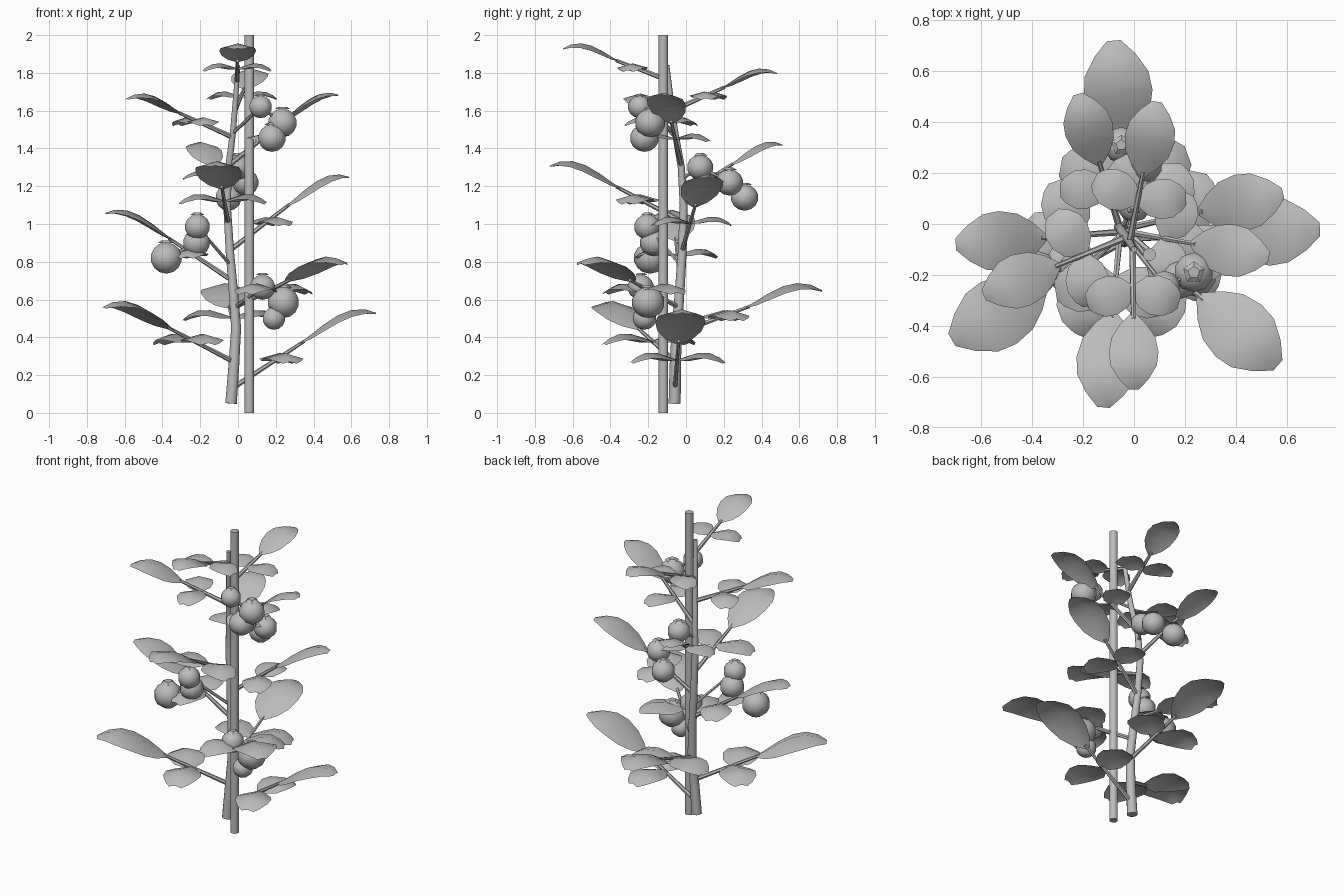
import bpy, bmesh, math
from mathutils import Vector

if "Cube" in bpy.data.objects:
    bpy.data.objects.remove(bpy.data.objects["Cube"])

grey = bpy.data.materials.new("plain grey")
grey.diffuse_color = (0.5, 0.5, 0.5, 1)
grey.use_nodes = True
grey.node_tree.nodes["Principled BSDF"].inputs["Base Color"].default_value = grey.diffuse_color
Z = Vector((0, 0, 1))


def finish(bm, name, angle=40, solid=True):
    if solid:
        bmesh.ops.recalc_face_normals(bm, faces=bm.faces)
    me = bpy.data.meshes.new(name)
    bm.to_mesh(me)
    bm.free()
    me.materials.append(grey)
    me.shade_smooth()
    me.set_sharp_from_angle(angle=math.radians(angle))
    ob = bpy.data.objects.new(name, me)
    bpy.context.collection.objects.link(ob)
    return ob


def tube(bm, pts, radii, sides):
    """Capped tube through a list of points."""
    rings = []
    for i, p in enumerate(pts):
        d = (pts[min(i + 1, len(pts) - 1)] - pts[max(i - 1, 0)]).normalized()
        a = d.cross(Vector((0.31, 0.95, 0.05))).normalized()
        b = d.cross(a)
        rings.append([bm.verts.new(p + radii[i] * (a * math.cos(k * math.tau / sides) + b * math.sin(k * math.tau / sides)))
                      for k in range(sides)])
    for r, q in zip(rings, rings[1:]):
        for k in range(sides):
            bm.faces.new((r[k], r[k - 1], q[k - 1], q[k]))
    bm.faces.new(rings[0])
    bm.faces.new(rings[-1][::-1])


END_LEAF = [(0, .12), (.14, .55), (.3, .87), (.5, 1), (.68, .93), (.86, .6), (1, .2)]
SIDE_LEAF = [(0, .25), (.2, .78), (.45, 1), (.7, .95), (.9, .65), (1, .35)]


def leaf(bm, outline, base, tip, width, arch):
    """Arched blade with drooping edges, running from base to tip."""
    d = tip - base
    side = Vector((-d.y, d.x, 0)).normalized()
    rows = []
    for t, w in outline:
        u = t ** 1.3
        mid = base + d * t + Z * arch * 4 * u * (1 - u)
        hw = w * width / 2
        rows.append([bm.verts.new(mid + side * hw * s - Z * hw * 0.28 * abs(s)) for s in (-1, 0, 1)])
    for r, q in zip(rows, rows[1:]):
        for k in (0, 1):
            bm.faces.new((r[k], q[k], q[k + 1], r[k + 1]))


# support stake
bm = bmesh.new()
tube(bm, [Vector((.06, -.12, 0)), Vector((.06, -.12, 2))], [.026, .026], 10)
finish(bm, "stake")

# main stem
STEM = [Vector(p) for p in [(-.037, -.06, .05), (-.022, -.057, .25), (-.01, -.048, .45), (-.025, -.033, .65),
                            (-.043, -.02, .85), (-.058, -.012, 1.1), (-.05, -.025, 1.3),
                            (-.025, -.06, 1.5), (-.01, -.085, 1.7), (0, -.1, 1.84)]]
bm = bmesh.new()
tube(bm, STEM, [.032 - .0022 * i for i in range(len(STEM))], 10)
finish(bm, "main_stem")


def on_stem(z):
    for a, b in zip(STEM, STEM[1:]):
        if z <= b.z:
            return a.lerp(b, (z - a.z) / (b.z - a.z))
    return STEM[-1].copy()


# leaf branches: height on the stem and tip of the end leaf
BRANCHES = [(.13, (.73, -.02, .53)), (.27, (-.715, -.455, .56)), (.42, (-.08, .72, .65)),
            (.56, (.565, -.555, .79)), (.70, (-.70, -.08, 1.06)), (.86, (.585, .12, 1.25)),
            (1.01, (-.12, -.72, 1.31)), (1.15, (-.22, .51, 1.42)), (1.31, (.53, -.13, 1.685)),
            (1.46, (-.59, -.28, 1.665)), (1.60, (.09, .48, 1.80)), (1.76, (0, -.65, 1.93))]
leaves, stalks = bmesh.new(), bmesh.new()
for z, tip in BRANCHES:
    start, tip = on_stem(z), Vector(tip)
    base = start.lerp(tip, .47)
    base.z = start.z + (tip.z - start.z) * .6
    tube(stalks, [start, base.lerp(tip, .06)], [.014, .009], 6)
    flat = tip - base
    flat.z = 0
    size = flat.length
    leaf(leaves, END_LEAF, base, tip, size * .66, size * .17)
    # pair of side leaflets
    ahead = flat.normalized()
    across = Vector((-ahead.y, ahead.x, 0))
    knot = start.lerp(base, .63)
    for s in (-1, 1):
        way = ahead * .26 + across * s * .96
        leaf(leaves, SIDE_LEAF, knot, knot + way * size * .64 - Z * .01, size * .53, size * .11)
finish(leaves, "leaves", 50, solid=False)
finish(stalks, "leaf_stalks")

# fruit clusters: stem height, then (centre, radius) of each fruit
CLUSTERS = [(.56, [((.13, -.24, .665), .07), ((.24, -.20, .585), .087), ((.19, -.22, .50), .063)]),
            (.78, [((-.215, -.205, .985), .07), ((-.22, -.17, .90), .075), ((-.38, -.19, .82), .087)]),
            (1.24, [((.0, .075, 1.30), .07), ((.04, .23, 1.22), .073), ((-.05, .31, 1.14), .073)]),
            (1.48, [((.12, -.245, 1.62), .063), ((.235, -.19, 1.535), .08), ((.18, -.22, 1.455), .077)])]
fruit, caps, trusses = bmesh.new(), bmesh.new(), bmesh.new()
for z, balls in CLUSTERS:
    for c, r in balls:
        c = Vector(c)
        ret = bmesh.ops.create_uvsphere(fruit, u_segments=10, v_segments=7, radius=r)
        for v in ret["verts"]:
            v.co = Vector((v.co.x, v.co.y, v.co.z * .95)) + c
        # five-sided calyx
        ret = bmesh.ops.create_cone(caps, cap_ends=True, segments=5, radius1=r * .55, radius2=r * .3, depth=r * .16)
        bmesh.ops.translate(caps, verts=ret["verts"], vec=c + Z * r * .99)
    # thin truss stalk from the stem and on through the fruits
    path = [on_stem(z)] + [Vector(c) for c, r in balls]
    for a, b in zip(path, path[1:]):
        tube(trusses, [a, b], [.01, .008], 6)
finish(fruit, "fruits", 50)
finish(caps, "fruit_calyxes", 30)
finish(trusses, "fruit_stalks")
